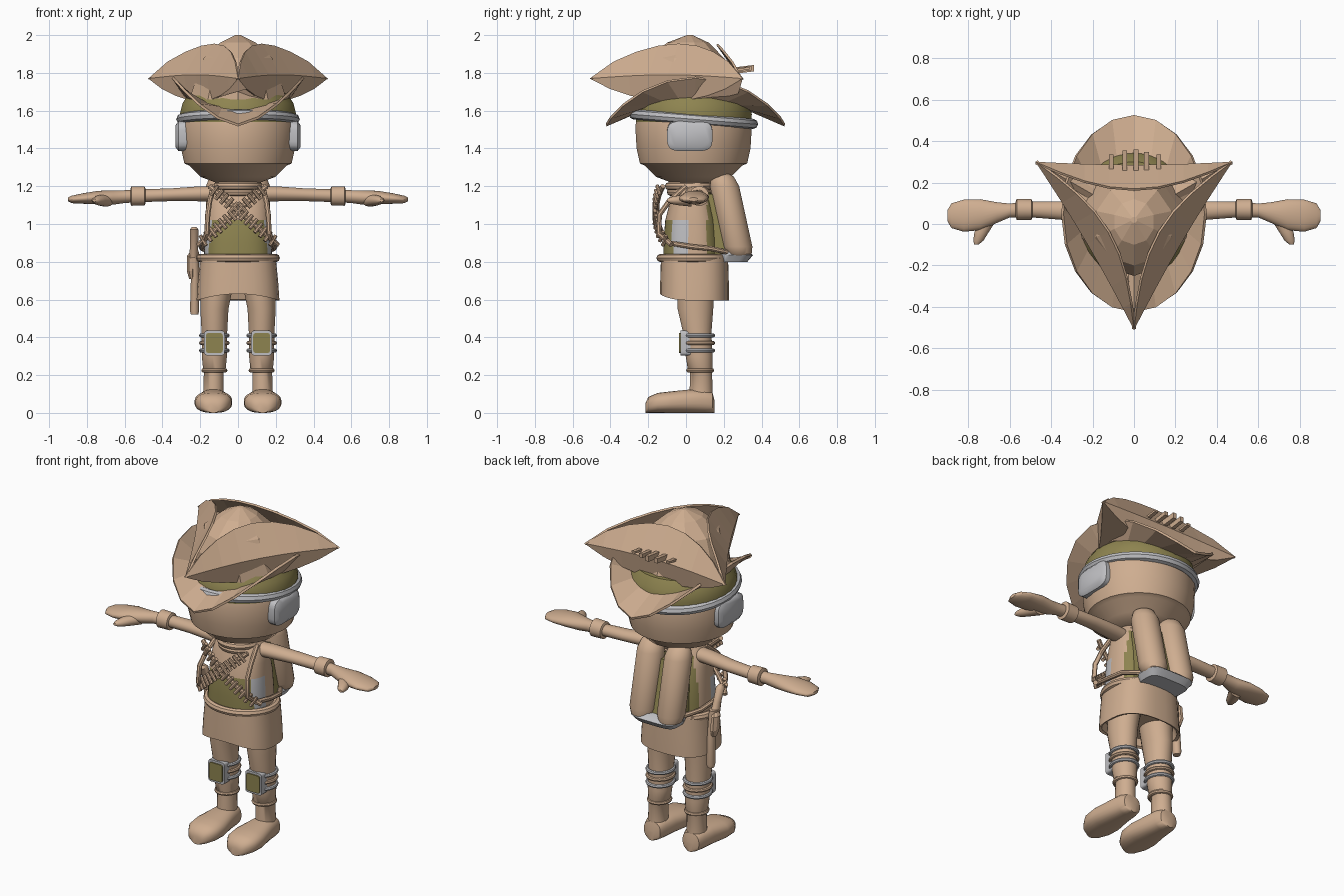
import bpy, bmesh
from math import sin, cos, pi, sqrt, copysign
from mathutils import Vector

cube = bpy.data.objects.get("Cube")
if cube:
    bpy.data.objects.remove(cube, do_unlink=True)


def material(name, rgb):
    m = bpy.data.materials.new(name)
    m.use_nodes = True
    m.diffuse_color = (*rgb, 1)
    m.node_tree.nodes["Principled BSDF"].inputs["Base Color"].default_value = (*rgb, 1)
    return m


TAN = material("tan", (.62, .42, .28))
OLIVE = material("olive", (.27, .23, .08))
GREY = material("light_grey", (.52, .52, .54))
SIDES = (("left", 1), ("right", -1))


def add(name, mesh, mats, smooth=True):
    ob = bpy.data.objects.new(name, mesh)
    bpy.context.collection.objects.link(ob)
    mesh.materials.clear()
    for m in mats if isinstance(mats, tuple) else (mats,):
        mesh.materials.append(m)
    if smooth:
        bpy.ops.object.select_all(action='DESELECT')
        ob.select_set(True)
        bpy.context.view_layer.objects.active = ob
        bpy.ops.object.shade_smooth_by_angle(angle=.75)
    return ob


def grid(name, rows, mats, closed=True, caps=True, smooth=True):
    """Skin a list of point rows."""
    bm = bmesh.new()
    vs = [[bm.verts.new(p) for p in r] for r in rows]
    n = len(rows[0])
    for a, b in zip(vs, vs[1:]):
        for i in range(n if closed else n - 1):
            j = (i + 1) % n
            bm.faces.new((a[i], a[j], b[j], b[i]))
    if caps:
        bm.faces.new(vs[0])
        bm.faces.new(vs[-1])
    bmesh.ops.remove_doubles(bm, verts=bm.verts, dist=1e-5)
    bmesh.ops.recalc_face_normals(bm, faces=bm.faces)
    mesh = bpy.data.meshes.new(name)
    bm.to_mesh(mesh)
    bm.free()
    return add(name, mesh, mats, smooth)


def loft(name, rows, mats, axis='z', n=24, p=2, smooth=True):
    """Rows of (position, centre a, centre b, radius a, radius b); p squares the section."""
    def point(t, a, b):
        return {'z': (a, b, t), 'x': (t, a, b), 'y': (a, t, b)}[axis]

    def sp(v):
        return copysign(abs(v) ** (2 / p), v)
    ang = [2 * pi * (i + .5) / n for i in range(n)]
    pts = [[point(t, ca + ra * sp(cos(w)), cb + rb * sp(sin(w))) for w in ang]
           for t, ca, cb, ra, rb in rows]
    return grid(name, pts, mats, smooth=smooth)


def tube(name, pts, r, mat, cyclic=False):
    cu = bpy.data.curves.new(name, 'CURVE')
    cu.dimensions = '3D'
    cu.bevel_depth, cu.bevel_resolution, cu.use_fill_caps = r, 2, True
    s = cu.splines.new('POLY')
    s.points.add(len(pts) - 1)
    for q, c in zip(s.points, pts):
        q.co = (*c, 1)
    s.use_cyclic_u = cyclic
    tmp = bpy.data.objects.new(name + "_path", cu)
    mesh = bpy.data.meshes.new_from_object(tmp)
    bpy.data.objects.remove(tmp)
    return add(name, mesh, mat)


def ring(name, c, rx, ry, r, mat, slope=0):
    pts = [(c[0] + rx * cos(2 * pi * i / 32), c[1] + ry * sin(2 * pi * i / 32),
            c[2] + slope * ry * sin(2 * pi * i / 32)) for i in range(32)]
    return tube(name, pts, r, mat, True)


# Head, cap and goggles
loft("head", [(z, 0, .04, r, r) for z, r in
              ((1.22, .12), (1.25, .2), (1.31, .26), (1.32, .285), (1.4, .303), (1.52, .31), (1.56, .3))],
     TAN, n=32)
loft("cap", [(z, 0, .04, r, r) for z, r in ((1.5, .3), (1.58, .31), (1.64, .295), (1.69, .26))], OLIVE, n=32)
ring("goggle_strap", (0, .04, 1.555), .3, .315, .027, GREY, -.08)
for side, m in SIDES:
    loft(side + "_ear_pad", [(m * .26, .02, 1.47, .12, .085), (m * .315, .02, 1.465, .12, .08),
                             (m * .33, .02, 1.465, .1, .06)], GREY, 'x', p=4)

# Hat crown
loft("hat_crown", [(1.66, 0, .02, .27, .27), (1.78, 0, 0, .23, .25), (1.88, 0, 0, .19, .2),
                   (1.96, 0, .01, .1, .11), (2.0, 0, .02, .015, .015)], TAN, n=10, smooth=False)

# Three turned-up hat flaps and the floor that joins them
tips = [Vector((.475, .3, 1.77)), Vector((0, -.51, 1.77)), Vector((-.475, .3, 1.77))]
floor_rim = []
for k, label in enumerate(("left", "right", "back")):
    a, b = tips[k], tips[(k + 1) % 3]
    inward = Vector((0, 0, 1)).cross(b - a).normalized()
    if inward.dot(Vector((0, .03, 1.77)) - a) < 0:
        inward = -inward
    low, mid, top = [], [], []
    for i in range(9):
        s = sin(pi * i / 8)
        base = a.lerp(b, i / 8)
        low.append(base + inward * .04 * s + Vector((0, 0, -.12 * s ** .8)))
        mid.append(base + inward * .015 * s + Vector((0, 0, .02 * s)))
        top.append(base + inward * .13 * s + Vector((0, 0, .185 * s ** .75)))
    flap = grid(label + "_hat_flap", [low, mid, top], TAN, False, False, False)
    flap.modifiers.new("thickness", 'SOLIDIFY').thickness = .012
    floor_rim += low[:-1]
centre = Vector((0, .03, 1.69))
grid("hat_floor", [floor_rim, [centre.lerp(q, .4) for q in floor_rim]], TAN, smooth=False)

# Saddle-shaped lower brim
outer, inner = [], []
for i in range(20):
    w = 2 * pi * i / 20
    rise = abs(sin(w)) ** 1.6
    outer.append((.34 * sin(w), .05 - .475 * cos(w), 1.53 + .25 * rise))
    inner.append((.27 * sin(w), .05 - .29 * cos(w), 1.61 + .07 * rise))
brim = grid("lower_brim", [outer, inner], TAN, caps=False, smooth=False)
brim.modifiers.new("thickness", 'SOLIDIFY').thickness = .014

# Small blocks on the back flap
for i, x in enumerate((-.11, -.045, .01, .06, .12)):
    h = (.015, .035, .04, .028, .015)[i]
    loft("hat_ornament_%d" % i, [(.24, x, 1.81, .016, h * .6), (.32 + h, x, 1.825, .016, h * .6)],
         TAN, 'y', 4, smooth=False)

# Torso, with painted waist and side panels
torso = loft("torso", [(z, 0, y, rx, ry) for z, y, rx, ry in
                       ((.8, .03, .18, .15), (.9, .03, .178, .15), (1.02, .03, .172, .14),
                        (1.1, .03, .165, .12), (1.17, .03, .155, .1), (1.22, .03, .12, .08))],
             (TAN, OLIVE, GREY), n=48, p=2.6)
for f in torso.data.polygons:
    x, y, z = f.center
    if y > .11 and z < 1.17 or y < -.07 and z < 1.02:
        f.material_index = 1
    elif -.07 < y < .01 and z < 1.05:
        f.material_index = 2
for z, r in ((1.17, .1), (1.2, .11), (1.235, .095)):
    ring("neck_fold", (0, .02, z), r, r, .022, TAN)

# Skirt and belt
skirt = loft("skirt", [(z, 0, .045, rx, ry) for z, rx, ry in
                       ((.66, .19, .15), (.6, .205, .17), (.595, .22, .183), (.7, .213, .182), (.83, .2, .178))],
             TAN, n=32, p=2.6)
for v in skirt.data.vertices:
    if v.co.z < .65 and v.co.y < .05:
        v.co.z += .035 * (1 - (v.co.x / .22) ** 2)
ring("belt", (0, .04, .82), .2, .175, .022, TAN)

for side, m in SIDES:
    # Legs and boots
    loft(side + "_leg", [(z, m * x, y, rx, ry) for z, x, y, rx, ry in
                         ((.7, .11, .05, .09, .1), (.55, .125, .05, .075, .095), (.42, .125, .06, .068, .075),
                          (.3, .125, .07, .067, .072), (.23, .125, .075, .06, .066), (.22, .128, .08, .053, .058),
                          (.1, .13, .08, .055, .062), (.03, .13, .08, .06, .065))], TAN)
    loft(side + "_boot", [(y, m * .13, r, w, r) for y, w, r in
                          ((-.215, .03, .025), (-.2, .065, .042), (-.15, .095, .053), (-.08, .1, .057),
                           (.02, .08, .062), (.1, .07, .062), (.14, .055, .055), (.152, .025, .03))],
         TAN, 'y', p=2.5)
    ring(side + "_boot_cuff", (m * .125, .075, .225), .057, .062, .012, TAN)
    # Knee pad with its frame and straps
    for z, mat in ((.33, GREY), (.37, TAN), (.41, GREY)):
        ring(side + "_knee_strap", (m * .125, .065, z), .07, .078, .011, mat)
    loft(side + "_knee_frame", [(-.03, m * .125, .37, .055, .066), (.03, m * .125, .37, .055, .066)],
         GREY, 'y', p=8)
    loft(side + "_knee_plate", [(-.037, m * .125, .37, .045, .053), (-.02, m * .125, .37, .045, .053)],
         OLIVE, 'y', p=8)
    # Arm, cuff, hand and thumb
    loft(side + "_arm", [(m * x, y, z, ry, rz) for x, y, z, ry, rz in
                         ((.1, .04, 1.16, .05, .04), (.2, .05, 1.16, .05, .04), (.35, .065, 1.155, .045, .034),
                          (.5, .07, 1.15, .038, .034), (.6, .065, 1.145, .034, .034), (.66, .055, 1.14, .05, .038),
                          (.74, .045, 1.14, .075, .036), (.82, .04, 1.135, .078, .028),
                          (.88, .04, 1.13, .06, .02), (.9, .04, 1.13, .025, .01))], TAN, 'x')
    loft(side + "_cuff", [(m * x, .07, 1.148, r, r) for x, r in
                          ((.49, .04), (.495, .05), (.565, .052), (.57, .038))], TAN, 'x')
    loft(side + "_thumb", [(y, m * x, 1.125, r, r * .75) for y, x, r in
                           ((.03, .7, .045), (-.04, .735, .035), (-.08, .75, .025), (-.1, .76, .01))],
         TAN, 'y', 16)
    # Back tanks
    loft(side + "_tank", [(z, m * .092, y, r, r) for z, y, r in
                          ((.825, .28, .045), (.84, .28, .068), (.88, .272, .08), (1.2, .204, .078),
                           (1.25, .194, .06), (1.27, .19, .03))], TAN)
    # Harness cord over the chest and round the waist
    tube(side + "_harness", [(m * x, y, z) for x, y, z in
                             ((.13, .0, 1.2), (.15, -.09, 1.12), (.16, -.14, 1.05), (.165, -.145, .95),
                              (.185, -.09, .9), (.195, .03, .88), (.19, .13, .87), (.13, .22, .85))], .014, TAN)
    # Cartridge strap across the chest
    path = []
    for i in range(15):
        x = .15 - .36 * i / 14
        path.append(Vector((m * x, -.15 * sqrt(1 - (x / .24) ** 2) - .005, 1.2 - .31 * i / 14)))
    tube(side + "_bandolier", path, .014, TAN)
    for i in range(1, 14):
        along = (path[i + 1] - path[i - 1]).normalized()
        across = along.cross(Vector((path[i].x * .5, -.15, 0)).normalized()).normalized() * .032
        q = path[i] + Vector((0, -.012, 0))
        tube(side + "_cartridge_%d" % i, [q - across, q + across], .0105, TAN)

# Pack frame between the tanks
loft("pack_panel", [(.84, 0, .21, .13, .09), (1.16, 0, .16, .12, .06)], OLIVE, p=6)
loft("pack_base", [(.8, 0, .25, .13, .075), (.835, 0, .265, .15, .09), (.86, 0, .25, .14, .075)], GREY, p=4)

# Pistol hung on the right hip
loft("pistol_barrel", [(.52, -.23, .09, .02, .022), (.54, -.23, .09, .025, .026),
                       (.72, -.228, .08, .022, .026), (.86, -.232, .06, .025, .035)], TAN, n=12)
loft("pistol_grip", [(.82, -.235, .06, .024, .035), (.9, -.232, .03, .022, .026),
                     (.97, -.232, .0, .024, .03), (.985, -.232, -.005, .012, .015)], TAN, n=12)
loft("pistol_lock", [(.71, -.245, .08, .015, .02), (.75, -.25, .08, .022, .035),
                     (.83, -.25, .07, .022, .035), (.85, -.245, .065, .012, .02)], TAN, n=8, smooth=False)
